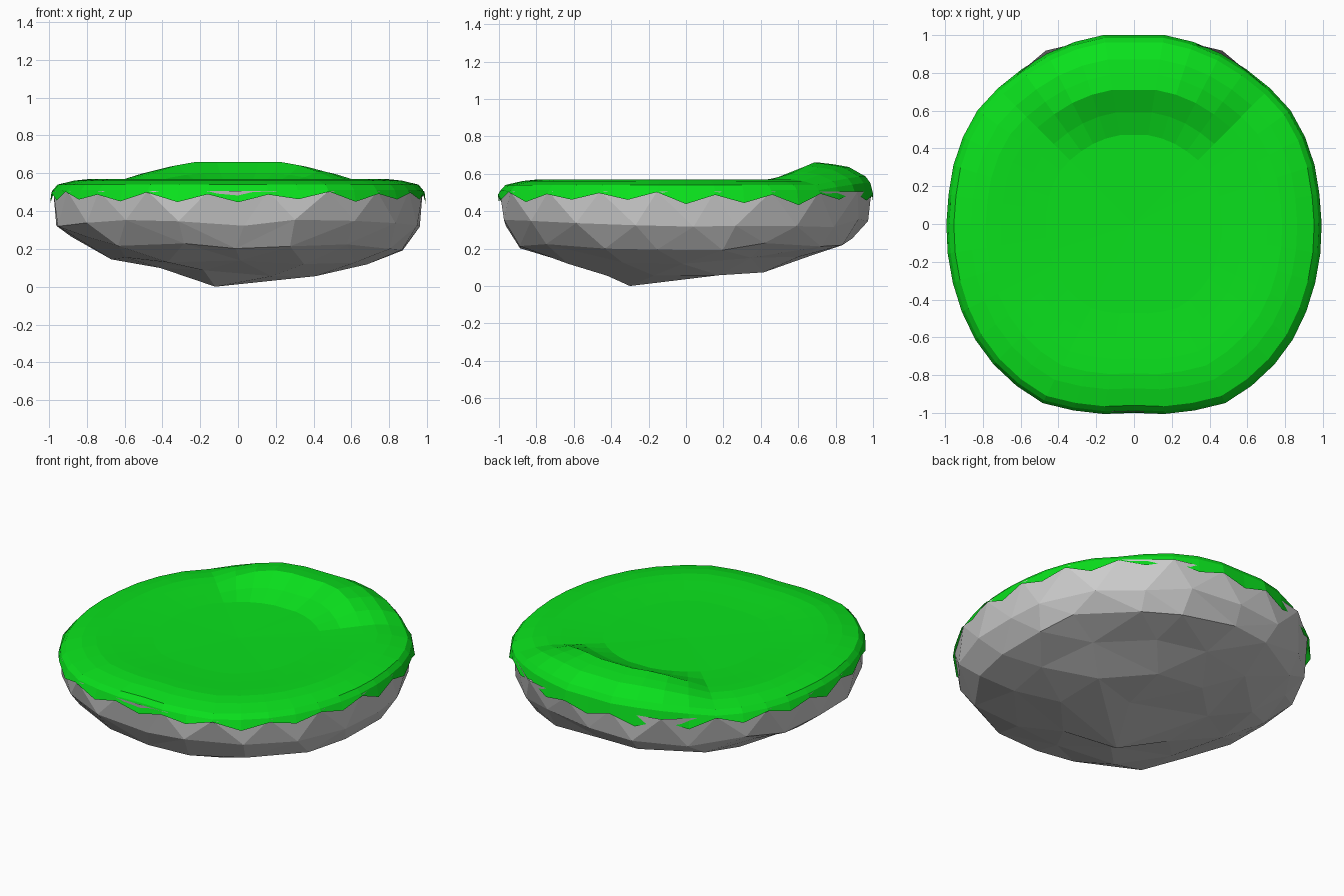
import bpy, bmesh, random
from math import sin, cos, pi, radians, degrees, atan2, hypot
from mathutils import Vector

if "Cube" in bpy.data.objects:
    bpy.data.objects.remove(bpy.data.objects["Cube"])

random.seed(4)
DIPS = 20                 # grass tongues hanging over the rock
SEG = DIPS * 2

# Right half of the island outline seen from above, back to front
OUTLINE = [(0, 1), (.17, 1), (.34, .955), (.62, .8), (.83, .6), (.93, .4), (.985, .1),
           (.98, -.2), (.94, -.38), (.83, -.63), (.7, -.79), (.48, -.95), (.3, -.99), (0, -1)]
POLAR = [(degrees(atan2(x, y)), hypot(x, y)) for x, y in OUTLINE]


def interp(table, t):
    for (a, va), (b, vb) in zip(table, table[1:]):
        if t <= b:
            return va + (vb - va) * max(0, t - a) / (b - a)
    return table[-1][1]


def from_back(a):
    """Angle in degrees away from the back (+y) direction."""
    return abs(degrees(atan2(cos(a), sin(a))))


def radius(a):
    return interp(POLAR, from_back(a))


def finish(bm, name, colour=None):
    bmesh.ops.recalc_face_normals(bm, faces=bm.faces)
    mesh = bpy.data.meshes.new(name)
    bm.to_mesh(mesh)
    bm.free()
    ob = bpy.data.objects.new(name, mesh)
    bpy.context.collection.objects.link(ob)
    if colour:
        mat = bpy.data.materials.new(name + "_colour")
        mat.diffuse_color = colour
        mat.use_nodes = True
        mat.node_tree.nodes["Principled BSDF"].inputs["Base Color"].default_value = mat.diffuse_color
        mesh.materials.append(mat)
    return ob


# Grass: radial grid, plain height profile blended with the ridge at the back
PLAIN = [(0, .55), (.5, .555), (.71, .567), (.8, .57), (.88, .56), (.96, .54), (.985, .512)]
RIDGE = [(0, .55), (.47, .558), (.59, .6), (.71, .66), (.86, .642), (.96, .585), (.985, .55)]
bm = bmesh.new()
rings = []
for f in (.25, .47, .59, .71, .79, .87, .96, .985):
    ring = []
    for i in range(SEG):
        a = 2 * pi * i / SEG
        w = interp([(0, 1), (19, 1), (27, .8), (36, .45), (45, 0)], from_back(a))
        z = interp(PLAIN, f) * (1 - w) + interp(RIDGE, f) * w
        r = radius(a) * f
        ring.append(bm.verts.new((r * cos(a), r * sin(a), z)))
    rings.append(ring)
# Zigzag lip
lip = []
for i in range(SEG):
    a = 2 * pi * i / SEG
    r = radius(a)
    z = random.uniform(.485, .505) if i % 2 else random.uniform(.43, .465)
    lip.append(bm.verts.new((r * cos(a), r * sin(a), z)))
rings.append(lip)
centre = bm.verts.new((0, 0, .55))
for i in range(SEG):
    j = (i + 1) % SEG
    bm.faces.new((centre, rings[0][i], rings[0][j]))
    for lo, hi in zip(rings, rings[1:]):
        bm.faces.new((lo[i], hi[i], hi[j], lo[j]))
finish(bm, "grass_top", (.003, .75, .012, 1))

# Rock: facets come from a hull over a hemisphere, then points move to the rock shape
# (count, hemisphere angle, radius factor, height, tilt x, tilt y, jitter)
LEVELS = [(DIPS, 90, .99, .505, 0, 0, 0), (DIPS, 72, .973, .335, 0, 0, .022),
          (18, 54, .885, .235, -.025, .015, .025), (12, 36, .68, .145, -.012, .005, .018),
          (8, 18, .44, .08, -.03, .008, .008)]
bm = bmesh.new()
target = {}
rim = set()
for k, (n, phi, f, z, tx, ty, jit) in enumerate(LEVELS):
    for i in range(n):
        a = 2 * pi * (i + (.5 if k % 2 == 0 else 0)) / n
        p = radians(phi)
        v = bm.verts.new((sin(p) * cos(a), sin(p) * sin(a), -cos(p)))
        r = radius(a) * f
        if k == 0:
            rim.add(v)
            if 20 < from_back(a) < 35:     # rock corners showing past the grass
                r = 1.03
        r += random.uniform(-jit, jit) * .5
        h = z + tx * cos(a) + ty * sin(a) + random.uniform(-jit, jit)
        b = a + random.uniform(-jit, jit) * 2
        target[v] = Vector((r * cos(b), r * sin(b), h))
target[bm.verts.new((0, 0, -1))] = Vector((-.12, -.3, 0))
# extra low point keeps the back half of the underside flat
target[bm.verts.new((.02, .14, -.99))] = Vector((.1, .08, .055))
bmesh.ops.convex_hull(bm, input=list(bm.verts))
bmesh.ops.delete(bm, geom=[f for f in bm.faces if all(v in rim for v in f.verts)],
                 context='FACES_ONLY')
for v in bm.verts:
    v.co = target[v]
finish(bm, "rock_base")
